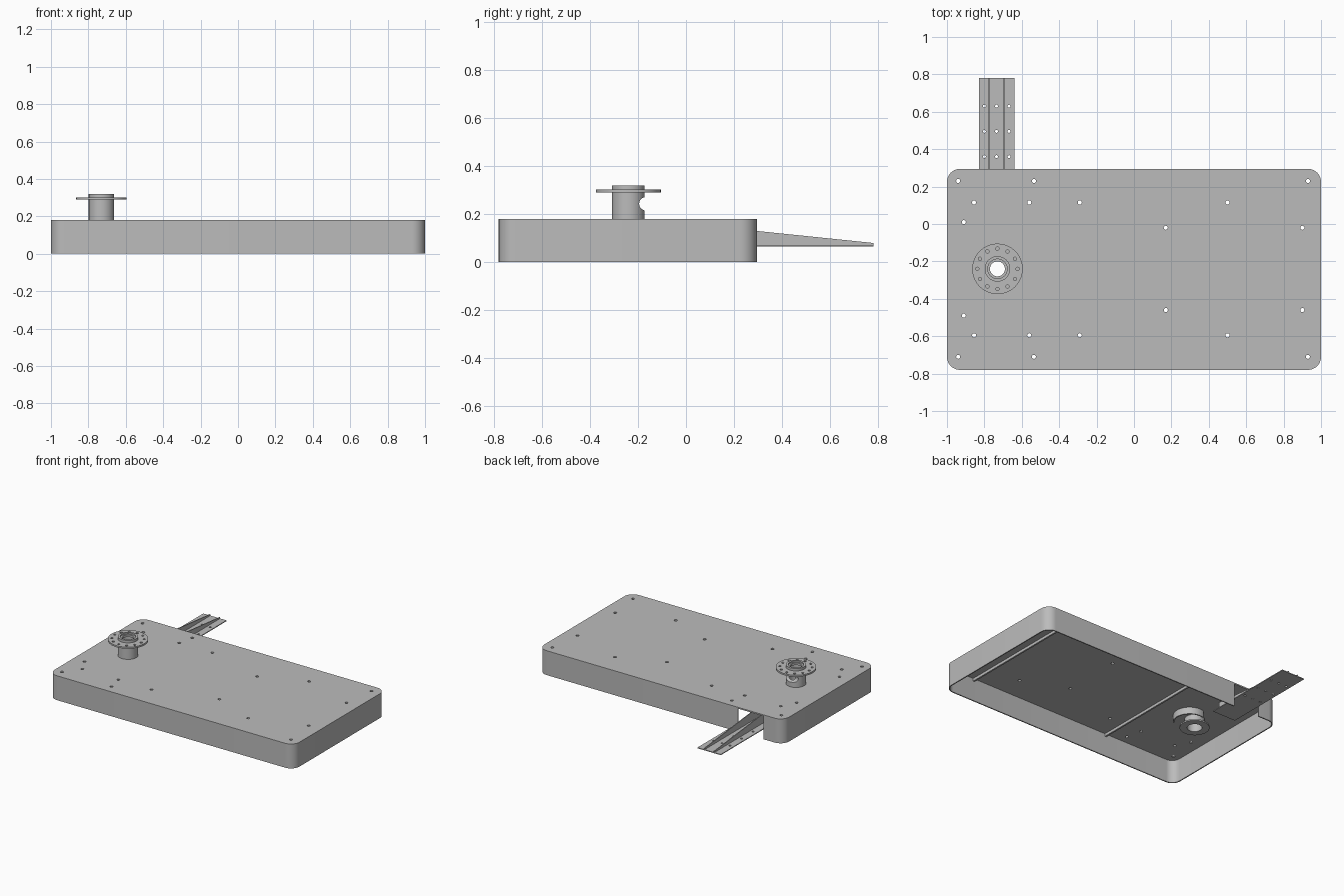
import bpy, bmesh, math
from math import cos, sin, pi

cube = bpy.data.objects.get("Cube")
if cube:
    bpy.data.objects.remove(cube, do_unlink=True)

grey = bpy.data.materials.new("plain_grey")
grey.use_nodes = True
colour = (0.5, 0.5, 0.5, 1)
grey.diffuse_color = colour
grey.node_tree.nodes["Principled BSDF"].inputs["Base Color"].default_value = colour


def add_object(name, mesh):
    ob = bpy.data.objects.new(name, mesh)
    bpy.context.collection.objects.link(ob)
    return ob


def finish(ob):
    ob.data.materials.clear()
    ob.data.materials.append(grey)
    bpy.ops.object.select_all(action="DESELECT")
    ob.select_set(True)
    bpy.context.view_layer.objects.active = ob
    bpy.ops.object.shade_smooth_by_angle(angle=math.radians(30))
    return ob


def bake(ob):
    # Replace a curve or modified object by its plain mesh
    deps = bpy.context.evaluated_depsgraph_get()
    mesh = bpy.data.meshes.new_from_object(ob.evaluated_get(deps))
    mesh.transform(ob.matrix_world)
    name = ob.name
    bpy.data.objects.remove(ob, do_unlink=True)
    return add_object(name, mesh)


def arc(cx, cy, r, a0, a1, n):
    return [(cx + r * cos(a0 + (a1 - a0) * i / n), cy + r * sin(a0 + (a1 - a0) * i / n))
            for i in range(n + 1)]


def circle(cx, cy, r, n=12):
    return arc(cx, cy, r, 0, 2 * pi, n)[:-1]


def plate(name, loops, z0, z1):
    # Flat sheet bounded by the first loop, pierced by the others
    cu = bpy.data.curves.new(name, "CURVE")
    cu.dimensions = "2D"
    cu.fill_mode = "BOTH"
    cu.extrude = (z1 - z0) / 2
    for loop in loops:
        sp = cu.splines.new("POLY")
        sp.points.add(len(loop) - 1)
        for p, (x, y) in zip(sp.points, loop):
            p.co = (x, y, 0, 1)
        sp.use_cyclic_u = True
    ob = add_object(name, cu)
    ob.location.z = (z0 + z1) / 2
    bpy.context.view_layer.update()
    ob = bake(ob)
    bm = bmesh.new()
    bm.from_mesh(ob.data)
    bmesh.ops.remove_doubles(bm, verts=bm.verts, dist=1e-5)
    bmesh.ops.recalc_face_normals(bm, faces=bm.faces)
    bm.to_mesh(ob.data)
    bm.free()
    return finish(ob)


def rect(x0, x1, y0, y1):
    return [(x0, y0), (x1, y0), (x1, y1), (x0, y1)]


FRONT, BACK, MID = -0.78, 0.295, -0.24
PEG_X, PEG_Y = -0.73, -0.24


def corner_path(inset):
    # Rounded corners, starting at the back left and going round to the back right
    r, n = 0.07, 10
    centres = [(-1 + r, BACK - r), (-1 + r, FRONT + r), (1 - r, FRONT + r), (1 - r, BACK - r)]
    pts = []
    for i, (cx, cy) in enumerate(centres):
        a = pi / 2 * (i + 1)
        pts += arc(cx, cy, r - inset, a, a + pi / 2, n)
    return pts


# Top sheet with its screw holes, mirrored about the middle of the tray
screws = [(-0.94, 0.47), (-0.535, 0.47), (0.93, 0.47), (-0.855, 0.355), (-0.56, 0.355),
          (-0.29, 0.355), (0.5, 0.355), (-0.91, 0.25), (0.17, 0.22), (0.9, 0.22)]
holes = [circle(x, MID + s * d, 0.011) for x, d in screws for s in (1, -1)]
plate("top_sheet", [corner_path(0)] + holes + [circle(PEG_X, PEG_Y, 0.06, 32)], 0.17, 0.18)

# Side wall, open where the ramp passes through the back
wall = 0.008
slot_l, slot_r = -0.84, -0.63
outer = [(slot_l, BACK)] + corner_path(0) + [(slot_r, BACK)]
inner = [(slot_l, BACK - wall)] + corner_path(wall) + [(slot_r, BACK - wall)]
plate("side_wall", [outer + inner[::-1]], 0, 0.17)

# Stiffening ribs under the sheet
for i, x in enumerate((0.75, -0.40)):
    plate(f"under_rib_{i + 1}", [rect(x - 0.006, x + 0.006, FRONT + wall, BACK - wall)], 0.15, 0.17)

# Hollow post with a round scoop out of its back
post = plate("post", [circle(PEG_X, PEG_Y, 0.068, 48), circle(PEG_X, PEG_Y, 0.052, 48)], 0.11, 0.32)
bm = bmesh.new()
bmesh.ops.create_cone(bm, cap_ends=True, segments=32, radius1=0.028, radius2=0.028, depth=0.3)
cut_mesh = bpy.data.meshes.new("scoop_cutter")
bm.to_mesh(cut_mesh)
bm.free()
cutter = add_object("scoop_cutter", cut_mesh)
cutter.rotation_euler.y = pi / 2
cutter.location = (PEG_X, PEG_Y + 0.073, 0.243)
cutter.hide_render = True
mod = post.modifiers.new("scoop", "BOOLEAN")
mod.operation = "DIFFERENCE"
mod.solver = "EXACT"
mod.object = cutter
bpy.context.view_layer.update()
post = finish(bake(post))
bpy.data.objects.remove(cutter, do_unlink=True)

# Flanges and inner ledge of the post
bolts = [circle(*p, 0.009) for p in circle(PEG_X, PEG_Y, 0.108, 12)]
plate("post_flange", [circle(PEG_X, PEG_Y, 0.135, 64), circle(PEG_X, PEG_Y, 0.06, 32)] + bolts,
      0.29, 0.302)
plate("post_ledge", [circle(PEG_X, PEG_Y, 0.054, 32), circle(PEG_X, PEG_Y, 0.04, 32)], 0.295, 0.31)
plate("post_foot", [circle(PEG_X, PEG_Y, 0.1, 48), circle(PEG_X, PEG_Y, 0.05, 32)], 0.105, 0.115)

# Curved guard hanging beside the post
guard = [arc(PEG_X + 0.06, PEG_Y + 0.02, r, -pi / 4, pi * 0.6, 20) for r in (0.11, 0.102)]
plate("post_guard", [guard[0] + guard[1][::-1]], 0.12, 0.17)

# Ramp floor with a grid of holes
grid = [circle(x, y, 0.008) for x in (-0.80, -0.735, -0.668) for y in (0.36, 0.495, 0.63)]
plate("ramp_floor", [rect(-0.83, -0.64, 0.06, 0.78)] + grid, 0.065, 0.071)

# Tapering fins along the ramp
profile = [(0.06, 0.07), (0.78, 0.07), (0.78, 0.08), (0.295, 0.13), (0.06, 0.154)]
for i, x in enumerate((-0.775, -0.695)):
    bm = bmesh.new()
    face = bm.faces.new([bm.verts.new((x - 0.003, y, z)) for y, z in profile])
    new = bmesh.ops.extrude_face_region(bm, geom=[face])["geom"]
    bmesh.ops.translate(bm, vec=(0.006, 0, 0),
                        verts=[v for v in new if isinstance(v, bmesh.types.BMVert)])
    bmesh.ops.recalc_face_normals(bm, faces=bm.faces)
    mesh = bpy.data.meshes.new("ramp_fin")
    bm.to_mesh(mesh)
    bm.free()
    finish(add_object(f"ramp_fin_{i + 1}", mesh))
